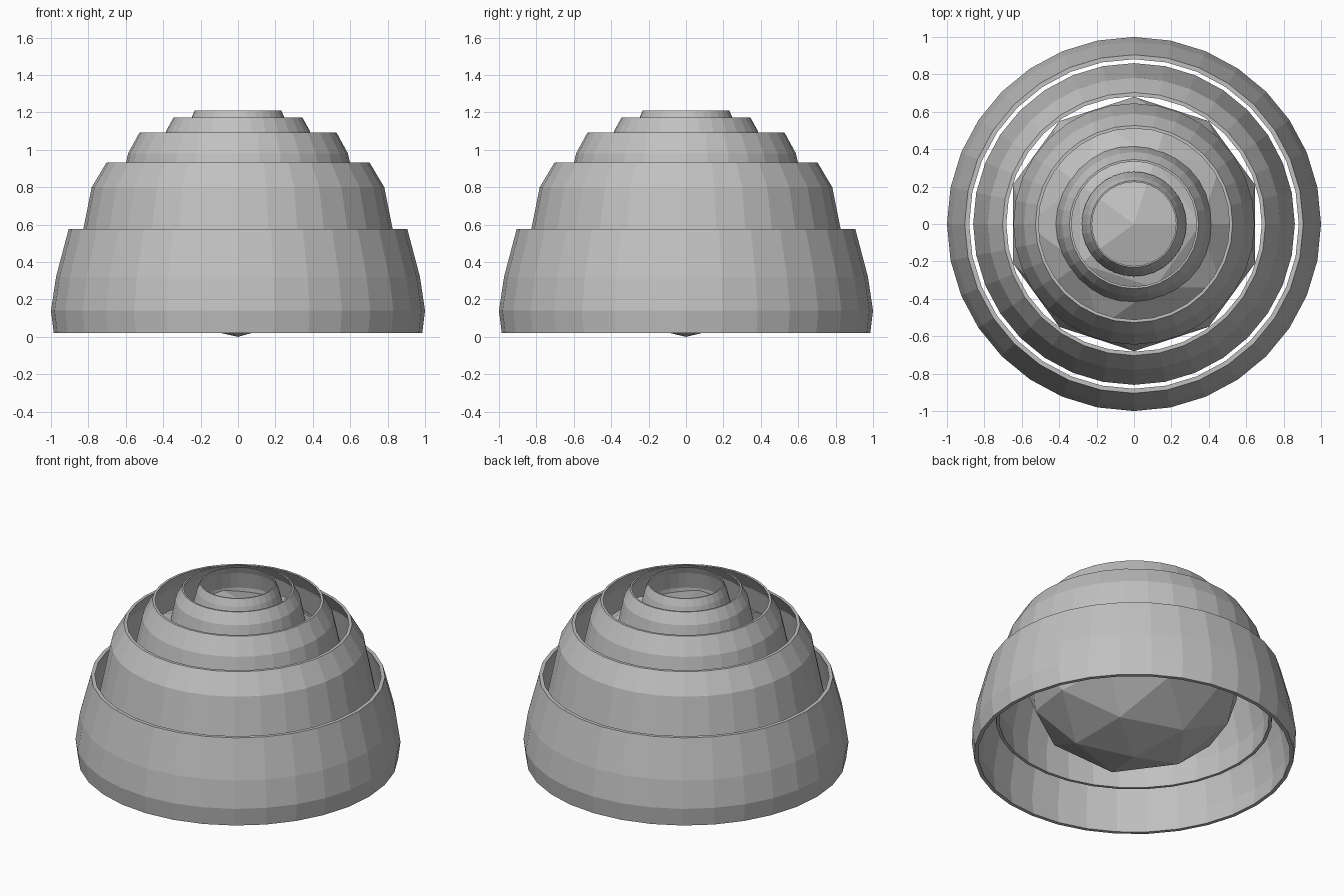
import bpy, bmesh, math
from mathutils import Matrix

if "Cube" in bpy.data.objects:
    bpy.data.objects.remove(bpy.data.objects["Cube"])

SEGMENTS = 32

grey = bpy.data.materials.new("light_grey")
grey.diffuse_color = (0.53, 0.53, 0.53, 1)
grey.use_nodes = True
grey.node_tree.nodes["Principled BSDF"].inputs["Base Color"].default_value = grey.diffuse_color


def finish(name, bm):
    bmesh.ops.recalc_face_normals(bm, faces=bm.faces)
    mesh = bpy.data.meshes.new(name)
    bm.to_mesh(mesh)
    bm.free()
    mesh.materials.append(grey)
    obj = bpy.data.objects.new(name, mesh)
    bpy.context.collection.objects.link(obj)
    return obj


def shell_ring(name, profile, wall):
    """Lathe an outer (radius, z) profile into a thin-walled open band."""
    section = profile + [(r - wall, z) for r, z in reversed(profile)]
    bm = bmesh.new()
    loops = []
    for r, z in section:
        loops.append([bm.verts.new((r * math.cos(a), r * math.sin(a), z))
                      for a in (2 * math.pi * i / SEGMENTS for i in range(SEGMENTS))])
    for k, low in enumerate(loops):
        high = loops[(k + 1) % len(loops)]
        for i in range(SEGMENTS):
            j = (i + 1) % SEGMENTS
            bm.faces.new((low[i], low[j], high[j], high[i]))
    return finish(name, bm)


# Nested bands, from the widest at the bottom to the smallest at the top
shell_ring("outer_band", [(.985, .02), (1.0, .14), (.973, .32), (.905, .578)], .024)
shell_ring("second_band", [(.85, .26), (.86, .41), (.782, .80), (.703, .933)], .02)
shell_ring("third_band", [(.64, .63), (.645, .72), (.588, .98), (.527, 1.092)], .016)
shell_ring("fourth_band", [(.416, .88), (.42, .93), (.385, 1.10), (.345, 1.172)], .011)
shell_ring("top_band", [(.278, 1.01), (.28, 1.05), (.252, 1.162), (.232, 1.21)], .008)

# Faceted, slightly flattened core
core = bmesh.new()
bmesh.ops.create_icosphere(core, subdivisions=2, radius=1.0,
                           matrix=Matrix.Translation((0, 0, .55)) @ Matrix.Diagonal((.68, .68, .55, 1)))
finish("faceted_core", core)
